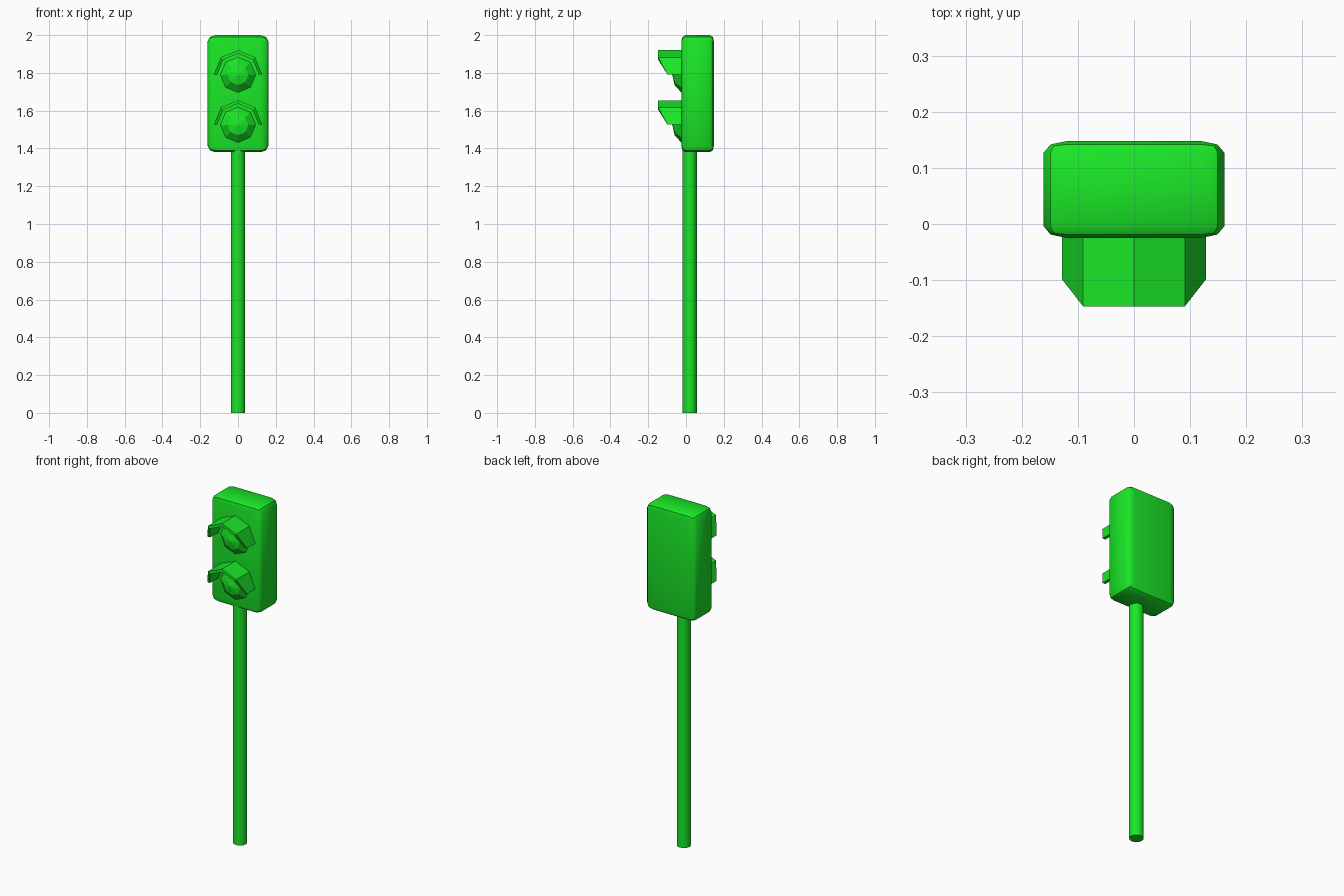
import bpy, bmesh, math

if "Cube" in bpy.data.objects:
    bpy.data.objects.remove(bpy.data.objects["Cube"])

green = bpy.data.materials.new("signal_green")
green.diffuse_color = (0.01, 0.8, 0.02, 1)
green.use_nodes = True
green.node_tree.nodes["Principled BSDF"].inputs["Base Color"].default_value = green.diffuse_color


def add_object(name, bm):
    bmesh.ops.recalc_face_normals(bm, faces=bm.faces)
    mesh = bpy.data.meshes.new(name)
    bm.to_mesh(mesh)
    bm.free()
    obj = bpy.data.objects.new(name, mesh)
    bpy.context.collection.objects.link(obj)
    mesh.materials.append(green)
    return obj


def smooth(obj, degrees):
    bpy.ops.object.select_all(action='DESELECT')
    obj.select_set(True)
    bpy.context.view_layer.objects.active = obj
    bpy.ops.object.shade_smooth_by_angle(angle=math.radians(degrees))


def housing():
    # Rounded first, then scaled, so the rounding is shallower in depth
    bm = bmesh.new()
    bmesh.ops.create_cube(bm, size=1)
    bmesh.ops.scale(bm, vec=(0.322, 0.346, 0.775), verts=bm.verts)
    bmesh.ops.bevel(bm, geom=bm.edges[:], offset=0.042, segments=2,
                    profile=0.5, affect='EDGES')
    bmesh.ops.scale(bm, vec=(1, 0.5, 0.8), verts=bm.verts)
    bmesh.ops.translate(bm, vec=(0, 0.0615, 1.69), verts=bm.verts)
    smooth(add_object("housing", bm), 40)


def pole():
    bm = bmesh.new()
    bmesh.ops.create_cone(bm, cap_ends=True, segments=12, radius1=0.038,
                          radius2=0.038, depth=1.4)
    bmesh.ops.translate(bm, vec=(0, 0.019, 0.7), verts=bm.verts)
    smooth(add_object("pole", bm), 40)


def lens(name, z):
    # Faceted eight-sided dome
    bm = bmesh.new()
    rings = []
    for r, y in ((0.099, -0.02), (0.055, -0.06)):
        rings.append([bm.verts.new((r * math.sin(k * math.pi / 4), y,
                                    z + r * math.cos(k * math.pi / 4)))
                      for k in range(8)])
    tip = bm.verts.new((0, -0.073, z))
    for k in range(8):
        n = (k + 1) % 8
        bm.faces.new((rings[0][k], rings[0][n], rings[1][n], rings[1][k]))
        bm.faces.new((rings[1][k], rings[1][n], tip))
    bm.faces.new(rings[0])
    add_object(name, bm)


def visor(name, z):
    # Half-octagon hood whose lower front corners are cut back
    bm = bmesh.new()
    sections = []
    for k in range(-2, 3):
        a = k * math.pi / 4
        front = -0.099 if abs(k) == 2 else -0.147
        sections.append([bm.verts.new((r * math.sin(a), y, z + r * math.cos(a)))
                         for r, y in ((0.128, front), (0.128, -0.01),
                                      (0.11, -0.01), (0.11, front))])
    for s, t in zip(sections, sections[1:]):
        for i in range(4):
            j = (i + 1) % 4
            bm.faces.new((s[i], s[j], t[j], t[i]))
    bm.faces.new(sections[0])
    bm.faces.new(sections[-1])
    add_object(name, bm)


housing()
pole()
for label, z in (("upper", 1.792), ("lower", 1.527)):
    lens(label + "_lens", z - 0.002)
    visor(label + "_visor", z)
